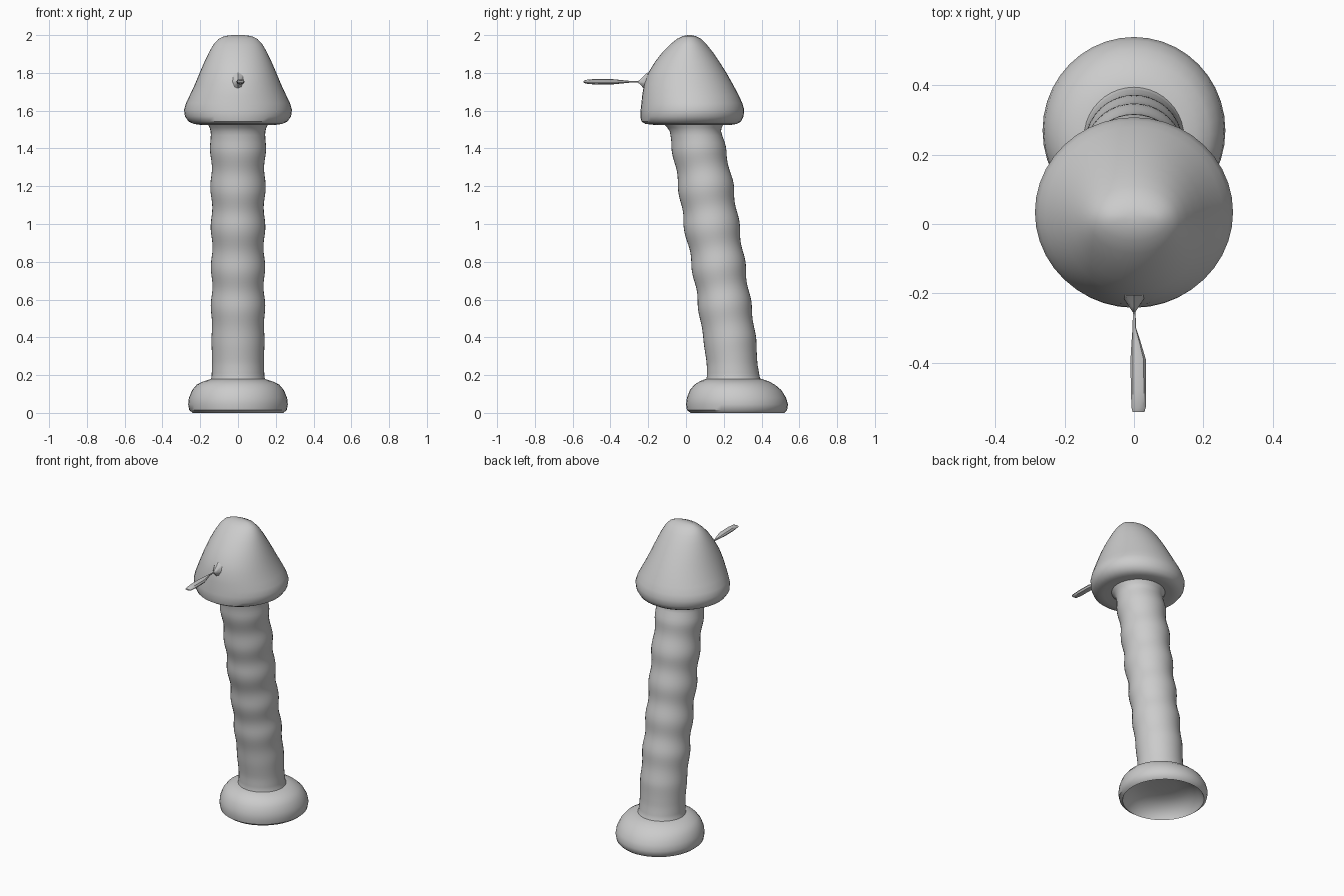
import bpy, bmesh
from math import sin, cos, pi, radians


def loft(name, sections, sides=40, ripple=None):
    """Skin a stack of ellipses given as (z, y_min, y_max, x_radius)."""
    bm = bmesh.new()
    rings = []
    for z, y0, y1, rx in sections:
        ring = []
        for i in range(sides):
            a = 2 * pi * i / sides
            k = 1 + (ripple(z, a) if ripple else 0)
            ring.append(bm.verts.new((rx * k * cos(a), (y0 + y1) / 2 + (y1 - y0) / 2 * k * sin(a), z)))
        rings.append(ring)
    for lo, hi in zip(rings, rings[1:]):
        for i in range(sides):
            j = (i + 1) % sides
            bm.faces.new((lo[i], lo[j], hi[j], hi[i]))
    bm.faces.new(rings[0][::-1])
    bm.faces.new(rings[-1])
    return finish(name, bm)


def finish(name, bm):
    bmesh.ops.recalc_face_normals(bm, faces=bm.faces)
    mesh = bpy.data.meshes.new(name)
    bm.to_mesh(mesh)
    bm.free()
    ob = bpy.data.objects.new(name, mesh)
    bpy.context.collection.objects.link(ob)
    bpy.context.view_layer.objects.active = ob
    ob.select_set(True)
    bpy.ops.object.shade_smooth_by_angle(angle=radians(40))
    ob.select_set(False)
    return ob


def interpolate(keys, step):
    out, z = [], keys[0][0]
    while z < keys[-1][0]:
        for a, b in zip(keys, keys[1:]):
            if a[0] <= z <= b[0]:
                t = (z - a[0]) / (b[0] - a[0])
                out.append(tuple(p + (q - p) * t for p, q in zip(a, b)))
                break
        z += step
    return out + [keys[-1]]


# foot with a hollow underside
loft("foot", [
    (0.10, 0.19, 0.35, 0.08), (0.09, 0.12, 0.42, 0.15), (0.06, 0.06, 0.48, 0.205),
    (0.02, 0.03, 0.51, 0.232), (0.0, 0.025, 0.52, 0.24), (0.015, 0.005, 0.535, 0.258),
    (0.045, 0.0, 0.54, 0.264), (0.08, 0.005, 0.53, 0.26), (0.12, 0.02, 0.505, 0.243),
    (0.15, 0.045, 0.47, 0.218), (0.168, 0.075, 0.435, 0.18), (0.18, 0.105, 0.40, 0.14)])

# leaning stem with shallow spiral ripples
stem_keys = [
    (0.15, 0.10, 0.41, 0.155), (0.19, 0.11, 0.39, 0.14), (0.26, 0.11, 0.378, 0.137),
    (0.4, 0.09, 0.37, 0.14), (0.6, 0.06, 0.34, 0.14), (0.8, 0.028, 0.31, 0.139),
    (1.0, -0.012, 0.28, 0.14), (1.2, -0.04, 0.25, 0.142), (1.4, -0.073, 0.21, 0.144),
    (1.5, -0.088, 0.183, 0.145), (1.53, -0.12, 0.20, 0.16)]


def stem_ripple(z, a):
    fade = max(0, min(1, (z - 0.3) / 0.3, (1.5 - z) / 0.1))
    return 0.035 * fade * cos(2 * pi * (z - 1.0) / 0.21 - 0.8 * sin(a) + 0.5)


loft("stem", interpolate(stem_keys, 0.02), ripple=stem_ripple)

# bell shaped cap
loft("cap", [
    (1.535, -0.11, 0.19, 0.15), (1.525, -0.17, 0.24, 0.20), (1.53, -0.215, 0.27, 0.235),
    (1.543, -0.236, 0.292, 0.262), (1.57, -0.242, 0.305, 0.281), (1.605, -0.24, 0.308, 0.286),
    (1.64, -0.236, 0.298, 0.275), (1.68, -0.232, 0.28, 0.256), (1.74, -0.222, 0.248, 0.228),
    (1.80, -0.20, 0.214, 0.203), (1.86, -0.163, 0.176, 0.177), (1.91, -0.124, 0.142, 0.153),
    (1.95, -0.085, 0.11, 0.13), (1.98, -0.048, 0.08, 0.103), (1.995, -0.015, 0.05, 0.07),
    (2.0, 0.01, 0.03, 0.03)])

# small pointed nub on the cap front
bm = bmesh.new()
tip = bm.verts.new((0, -0.26, 1.752))
mid = [bm.verts.new((0.013 * cos(i * pi / 4), -0.24, 1.752 + 0.015 * sin(i * pi / 4))) for i in range(8)]
root = [bm.verts.new((0.036 * cos(i * pi / 4), -0.205, 1.748 + 0.055 * sin(i * pi / 4))) for i in range(8)]
for i in range(8):
    j = (i + 1) % 8
    bm.faces.new((tip, mid[i], mid[j]))
    bm.faces.new((mid[i], root[i], root[j], mid[j]))
finish("nub", bm)

# thin blade: (y, x_min, x_max, half_height)
bm = bmesh.new()
rings = []
for y, x0, x1, h in [(-0.24, -0.003, 0.004, 0.003), (-0.30, -0.004, 0.006, 0.005),
                     (-0.34, -0.007, 0.019, 0.009), (-0.39, -0.01, 0.034, 0.014),
                     (-0.48, -0.009, 0.035, 0.015), (-0.53, -0.007, 0.034, 0.01),
                     (-0.543, -0.004, 0.03, 0.004)]:
    c, r = (x0 + x1) / 2, (x1 - x0) / 2
    rings.append([bm.verts.new((c + r * cos(i * pi / 4), y, 1.753 + h * sin(i * pi / 4))) for i in range(8)])
for a, b in zip(rings, rings[1:]):
    for i in range(8):
        j = (i + 1) % 8
        bm.faces.new((a[i], a[j], b[j], b[i]))
bm.faces.new(rings[0])
bm.faces.new(rings[-1][::-1])
finish("blade", bm)
